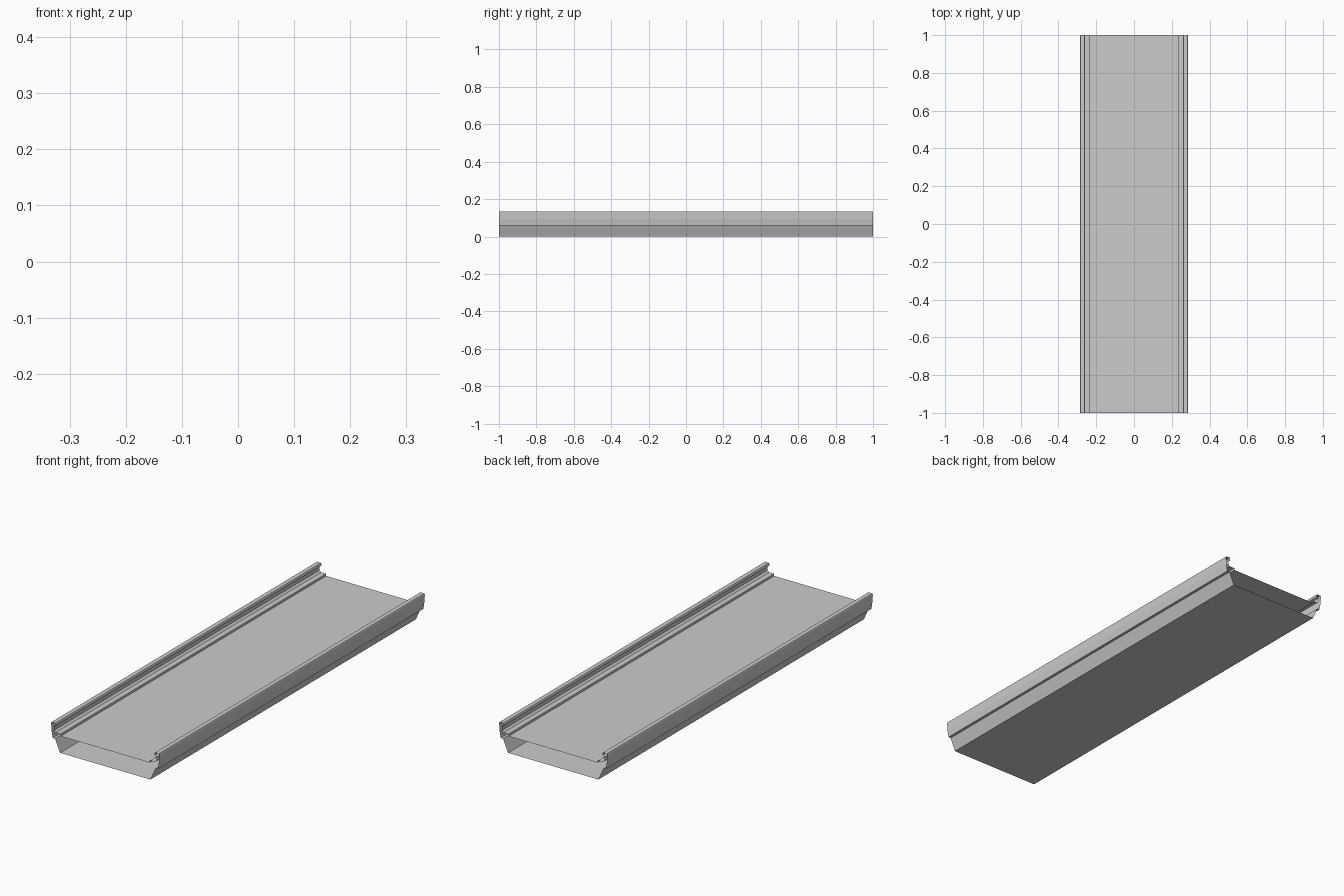
import bpy, bmesh

if "Cube" in bpy.data.objects:
    bpy.data.objects.remove(bpy.data.objects["Cube"])

HALF_LENGTH = 1.0


def extrude_strip(name, points):
    """Sweep an open x/z profile along y as a thin sheet, open at both ends."""
    bm = bmesh.new()
    rows = [[bm.verts.new((x, y, z)) for x, z in points]
            for y in (-HALF_LENGTH, HALF_LENGTH)]
    for i in range(len(points) - 1):
        bm.faces.new((rows[0][i], rows[0][i + 1], rows[1][i + 1], rows[1][i]))
    mesh = bpy.data.meshes.new(name)
    bm.to_mesh(mesh)
    bm.free()
    obj = bpy.data.objects.new(name, mesh)
    bpy.context.collection.objects.link(obj)
    return obj


def mirror_x(obj):
    mod = obj.modifiers.new("mirror", 'MIRROR')
    mod.use_axis[0] = True
    mod.use_mirror_merge = False


# Flat underside and top deck
extrude_strip("underside", [(-0.238, 0), (0.238, 0)])
extrude_strip("deck", [(0.235, 0.08), (-0.235, 0.08)])

# Flared lower side walls
mirror_x(extrude_strip("lower_wall", [(0.238, 0), (0.264, 0.06)]))

# Side rails: underside step, outer wall, rolled lip, inner groove and ledge
mirror_x(extrude_strip("side_rail", [
    (0.264, 0.06), (0.277, 0.06), (0.283, 0.095), (0.285, 0.13),
    (0.283, 0.135), (0.262, 0.135), (0.26, 0.13), (0.261, 0.122),
    (0.271, 0.118), (0.271, 0.098), (0.262, 0.09), (0.236, 0.09),
    (0.235, 0.08)]))
